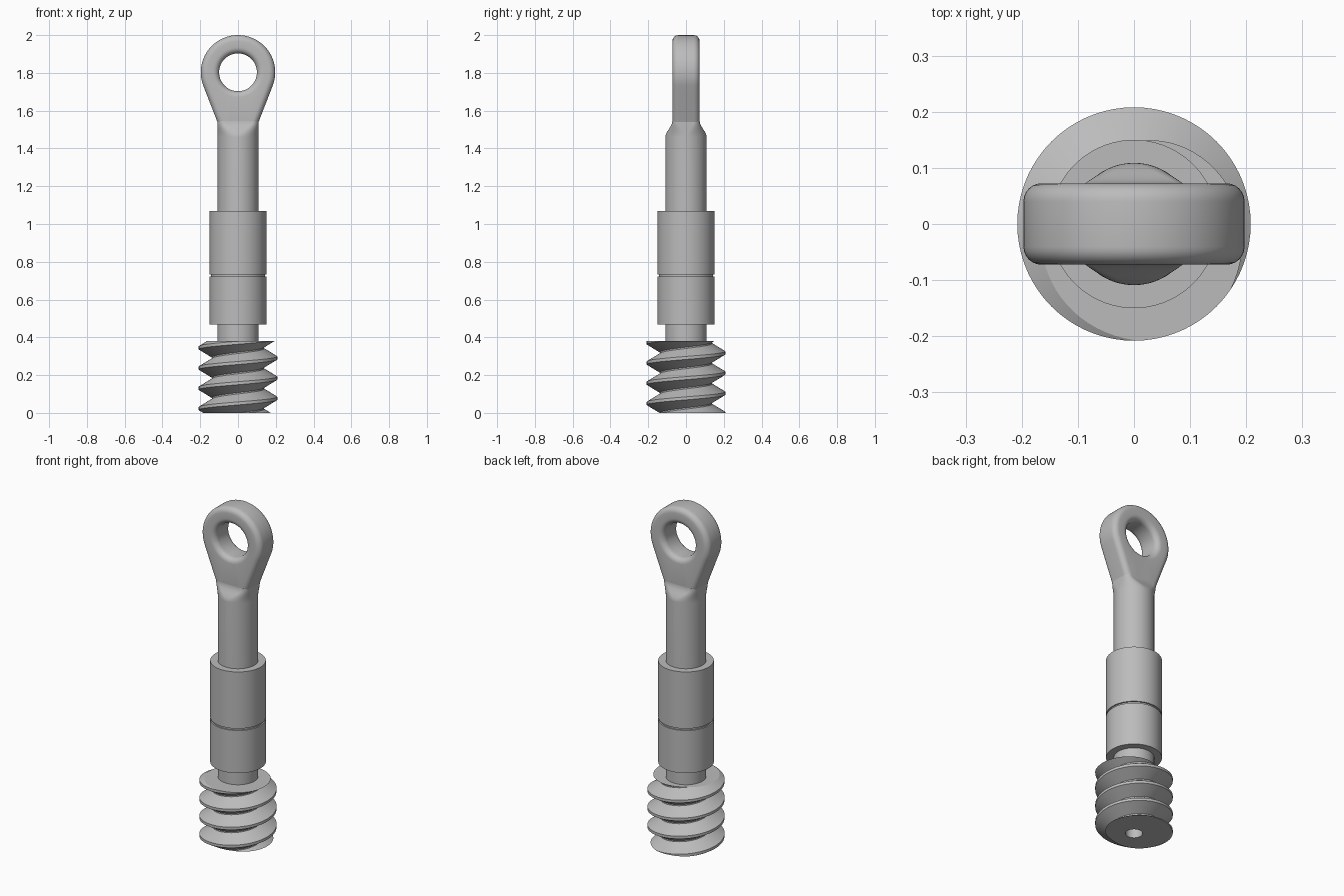
import bpy, bmesh, math
from mathutils import Vector

if "Cube" in bpy.data.objects:
    bpy.data.objects.remove(bpy.data.objects["Cube"])

GREY = (0.5, 0.5, 0.5, 1)
metal = bpy.data.materials.new("plain_grey")
metal.use_nodes = True
metal.diffuse_color = GREY
metal.node_tree.nodes["Principled BSDF"].inputs["Base Color"].default_value = GREY


def finish(bm, name):
    """Turn a bmesh into a smooth object with sharp edges kept."""
    bmesh.ops.recalc_face_normals(bm, faces=bm.faces)
    mesh = bpy.data.meshes.new(name)
    bm.to_mesh(mesh)
    bm.free()
    obj = bpy.data.objects.new(name, mesh)
    bpy.context.collection.objects.link(obj)
    mesh.materials.append(metal)
    bpy.ops.object.select_all(action='DESELECT')
    obj.select_set(True)
    bpy.context.view_layer.objects.active = obj
    bpy.ops.object.shade_smooth_by_angle(angle=math.radians(30))
    return obj


def loft(bm, rings, cap=True, loop=False):
    """Join rings of points with quads."""
    rows = [[bm.verts.new(p) for p in ring] for ring in rings]
    pairs = list(zip(rows, rows[1:]))
    if loop:
        pairs.append((rows[-1], rows[0]))
    for a, b in pairs:
        for i in range(len(a)):
            j = (i + 1) % len(a)
            bm.faces.new((a[i], a[j], b[j], b[i]))
    if cap:
        bm.faces.new(rows[0])
        bm.faces.new(rows[-1])


SHAFT, HALF, FILLET = 0.109, 0.0725, 0.032


def circle(r, z, n=64, morph=0.0):
    """Circle of radius r, blended by morph into the eye's rounded section."""
    pts = []
    for i in range(n):
        a = 2 * math.pi * (i + 0.5) / n
        c, s = math.cos(a), math.sin(a)
        round_pt = Vector((r * c, r * s, z))
        box_pt = Vector((math.copysign(SHAFT - FILLET, c) + FILLET * c,
                         math.copysign(HALF - FILLET, s) + FILLET * s, z))
        pts.append(round_pt.lerp(box_pt, morph))
    return pts


# Shaft, easing into the flat eye at the top
NECK = 10
rings = [circle(SHAFT, 0.37)]
for k in range(NECK + 1):
    t = k / NECK
    rings.append(circle(SHAFT, 1.46 + 0.085 * t, morph=t * t * (3 - 2 * t)))
bm = bmesh.new()
loft(bm, rings)
finish(bm, "shaft")

# Two-piece collar with a narrow groove
bm = bmesh.new()
loft(bm, [circle(r, z) for r, z in (
    (0.15, 0.468), (0.15, 0.722), (0.142, 0.722),
    (0.142, 0.733), (0.15, 0.733), (0.15, 1.07))])
finish(bm, "collar")

# Eye: teardrop outline around a round hole, with rounded rims
CZ, OUTER, HOLE = 1.803, 0.197, 0.1
foot = Vector((SHAFT, 1.54 - CZ))
toe = Vector((0.09, 1.49 - CZ))
tangent = math.atan2(foot.y, foot.x) + math.acos(OUTER / foot.length)
ARC, SIDE = 64, 6


def outline(inset):
    r = OUTER - inset
    span = math.pi - 2 * tangent
    pts = [Vector((r * math.cos(tangent + span * i / ARC),
                   r * math.sin(tangent + span * i / ARC))) for i in range(ARC + 1)]
    p = foot - inset * Vector((math.cos(tangent), math.sin(tangent)))
    q = toe + inset * Vector((-1, 1))
    corners = [pts[-1], Vector((-p.x, p.y)), Vector((-q.x, q.y)), q, p, pts[0]]
    for a, b in zip(corners, corners[1:]):
        pts += [a.lerp(b, k / SIDE) for k in range(1, SIDE + 1)]
    return pts[:-1]


def hole(grow):
    return [p.normalized() * (HOLE + grow) for p in outline(0)]


STEPS = 6
quarter = [(FILLET * (1 - math.sin(k * math.pi / 2 / STEPS)),
            HALF - FILLET * (1 - math.cos(k * math.pi / 2 / STEPS)))
           for k in range(STEPS + 1)]      # face edge to side wall
sections = []
for make, sign in ((outline, 1), (outline, -1), (hole, -1), (hole, 1)):
    part = []
    for inset, depth in quarter:
        part.append([(p.x, sign * depth, CZ + p.y) for p in make(inset)])
    if (make is outline) != (sign > 0):
        part.reverse()
    sections += part
bm = bmesh.new()
loft(bm, sections, cap=False, loop=True)
finish(bm, "eye")

# Screw thread: helical strip trimmed flat at both ends
PITCH, TOP, ROOT, CREST, SEG = 0.107, 0.38, 0.138, 0.208, 72
START = TOP + 0.018 - 5 * PITCH
profile = [(ROOT, -0.05), (CREST, -0.008), (CREST, 0.008),
           (ROOT, 0.05), (ROOT, PITCH - 0.05)]
bm = bmesh.new()
previous = None
for i in range(7 * SEG + 1):
    a = 2 * math.pi * i / SEG
    row = [bm.verts.new((r * math.cos(a), r * math.sin(a), START + PITCH * i / SEG + z))
           for r, z in profile]
    if previous:
        for k in range(len(row) - 1):
            bm.faces.new((previous[k], row[k], row[k + 1], previous[k + 1]))
    previous = row
bmesh.ops.remove_doubles(bm, verts=bm.verts, dist=0.0001)


def trim(z, direction):
    cut = bmesh.ops.bisect_plane(
        bm, geom=bm.verts[:] + bm.edges[:] + bm.faces[:], dist=0.00001,
        plane_co=(0, 0, z), plane_no=(0, 0, direction), clear_outer=True)
    return [e for e in cut["geom_cut"] if isinstance(e, bmesh.types.BMEdge)]


def fill(edges):
    bmesh.ops.triangle_fill(bm, edges=edges, use_beauty=True, normal=(0, 0, 1))


fill(trim(TOP, 1))
rim = trim(0, -1)

# Centre hole in the bottom end
low = [bm.verts.new(p) for p in circle(0.046, 0, n=32)]
high = [bm.verts.new(p) for p in circle(0.046, 0.1, n=32)]
ring = [bm.edges.new((low[i], low[i - 1])) for i in range(32)]
fill(rim + ring)
for i in range(32):
    bm.faces.new((low[i - 1], low[i], high[i], high[i - 1]))
bm.faces.new(high)
finish(bm, "screw_thread")
